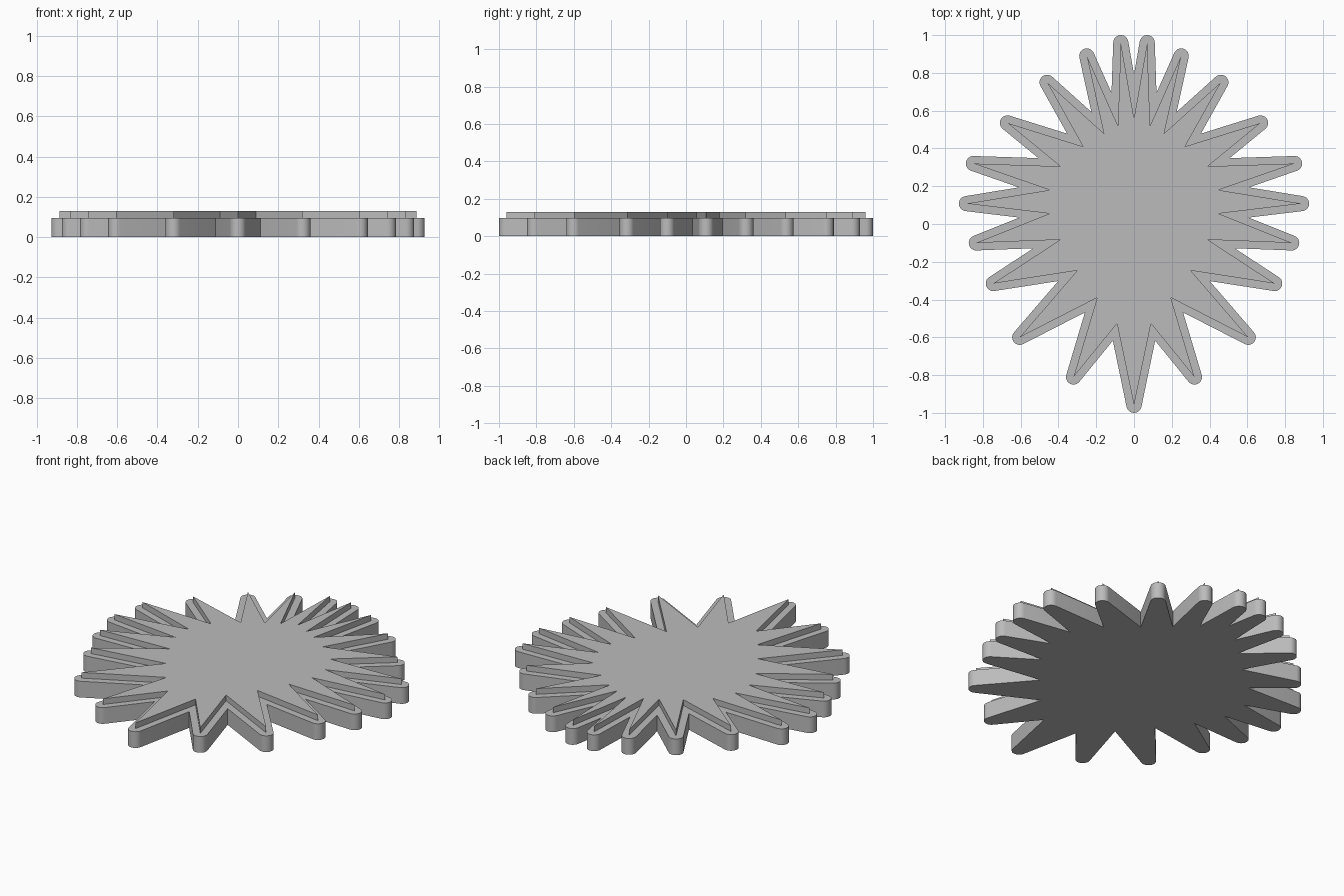
import bpy, bmesh, math
from mathutils import Vector

old = bpy.data.objects.get("Cube")
if old:
    bpy.data.objects.remove(old, do_unlink=True)

RIM = 0.04          # width of the border around the raised star
BASE_TOP = 0.096
STAR_TOP = 0.13
ARC_STEPS = 12

# Left half of the star, back to front: valley, tip, valley, tip ...
half = [(0, .56), (.07, .96), (.085, .52), (.25, .89), (.16, .48), (.46, .75),
        (.27, .41), (.67, .535), (.39, .305), (.85, .32), (.447, .18),
        (.887, .108), (.447, .055), (.835, -.1), (.39, -.083), (.745, -.315),
        (.3, -.246), (.605, -.6), (.195, -.39), (.32, -.81), (.09, -.527),
        (0, -.96)]
star = [Vector(p) for p in half]
star += [Vector((-p.x, p.y)) for p in star[-2:0:-1]]   # mirrored half


def offset_outline(points, r):
    """Offset a clockwise outline outwards: round tips, sharp valleys."""
    out = []
    for i, p in enumerate(points):
        d0 = (p - points[i - 1]).normalized()
        d1 = (points[(i + 1) % len(points)] - p).normalized()
        n0, n1 = Vector((-d0.y, d0.x)), Vector((-d1.y, d1.x))
        if d0.x * d1.y - d0.y * d1.x < 0:
            a0 = math.atan2(n0.y, n0.x)
            sweep = (math.atan2(n1.y, n1.x) - a0) % math.tau - math.tau
            for k in range(ARC_STEPS + 1):
                a = a0 + sweep * k / ARC_STEPS
                out.append(p + r * Vector((math.cos(a), math.sin(a))))
        else:
            out.append(p + (n0 + n1) * r / (1 + n0.dot(n1)))
    return out


def plate(name, outline, z0, z1, material):
    """Extrude a clockwise outline between two heights."""
    bm = bmesh.new()
    face = bm.faces.new([bm.verts.new((p.x, p.y, z0)) for p in outline])
    top = bmesh.ops.extrude_face_region(bm, geom=[face], use_keep_orig=True)
    verts = [g for g in top["geom"] if isinstance(g, bmesh.types.BMVert)]
    bmesh.ops.translate(bm, verts=verts, vec=(0, 0, z1 - z0))
    bmesh.ops.recalc_face_normals(bm, faces=bm.faces)
    mesh = bpy.data.meshes.new(name)
    bm.to_mesh(mesh)
    bm.free()
    mesh.materials.append(material)
    obj = bpy.data.objects.new(name, mesh)
    bpy.context.collection.objects.link(obj)
    bpy.ops.object.select_all(action="DESELECT")
    obj.select_set(True)
    bpy.context.view_layer.objects.active = obj
    bpy.ops.object.shade_smooth_by_angle(angle=math.radians(30))
    return obj


grey = bpy.data.materials.new("light grey")
grey.use_nodes = True
colour = (0.5, 0.5, 0.5, 1)
grey.diffuse_color = colour
grey.node_tree.nodes["Principled BSDF"].inputs["Base Color"].default_value = colour

# Wide base with rounded tips, and the sharp star raised on top of it
plate("rounded_base", offset_outline(star, RIM), 0, BASE_TOP, grey)
plate("raised_star", star, BASE_TOP, STAR_TOP, grey)
